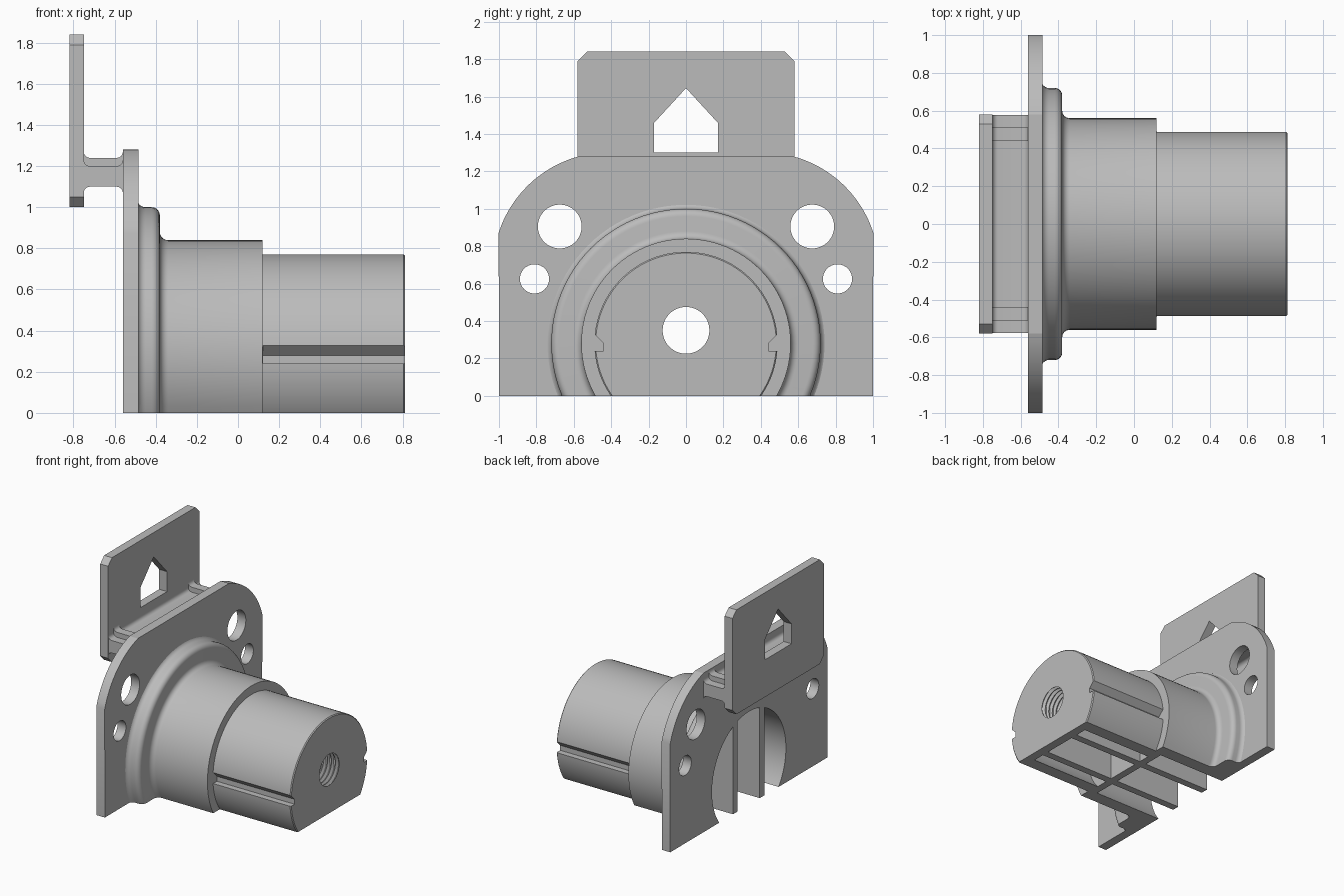
import bpy
import bmesh
from math import pi, sin, cos, radians
from mathutils import Vector

default = bpy.data.objects.get("Cube")
if default:
    bpy.data.objects.remove(default)

grey = bpy.data.materials.new("plain grey")
grey.use_nodes = True
grey.diffuse_color = (0.5, 0.5, 0.5, 1)
grey.node_tree.nodes["Principled BSDF"].inputs["Base Color"].default_value = (0.5, 0.5, 0.5, 1)

AXIS_Z = 0.28   # height of the barrel axis
HOLE_Z = 0.35   # height of the threaded hole


def finish(name, bm):
    bmesh.ops.remove_doubles(bm, verts=bm.verts, dist=1e-5)
    bmesh.ops.recalc_face_normals(bm, faces=bm.faces)
    mesh = bpy.data.meshes.new(name)
    bm.to_mesh(mesh)
    bm.free()
    mesh.materials.append(grey)
    ob = bpy.data.objects.new(name, mesh)
    bpy.context.collection.objects.link(ob)
    return ob


def prism(name, pts, axis, lo, hi):
    """Extrude a (y, z) outline along x, or an (x, z) outline along y."""
    bm = bmesh.new()
    place = (lambda a, b: (lo, a, b)) if axis == "x" else (lambda a, b: (a, lo, b))
    face = bm.faces.new([bm.verts.new(place(a, b)) for a, b in pts])
    new = bmesh.ops.extrude_face_region(bm, geom=[face])["geom"]
    step = Vector((hi - lo, 0, 0)) if axis == "x" else Vector((0, hi - lo, 0))
    bmesh.ops.translate(bm, vec=step, verts=[v for v in new if isinstance(v, bmesh.types.BMVert)])
    return finish(name, bm)


def lathe(name, profile, z, y=0, steps=96):
    """Turn an (x, radius) profile, closed on the axis, about the x direction."""
    bm = bmesh.new()
    verts = [bm.verts.new((x, y, z + r)) for x, r in profile]
    edges = [bm.edges.new(pair) for pair in zip(verts, verts[1:])]
    bmesh.ops.spin(bm, geom=verts + edges, cent=(0, y, z), axis=(1, 0, 0),
                   angle=2 * pi, steps=steps, use_merge=True)
    return finish(name, bm)


def rod(name, x0, x1, r, z, y=0, steps=64):
    return lathe(name, [(x0, 0), (x0, r), (x1, r), (x1, 0)], z, y, steps)


def arc(cx, cy, r, a0, a1, n=6):
    return [(cx + r * cos(radians(a0 + (a1 - a0) * i / n)),
             cy + r * sin(radians(a0 + (a1 - a0) * i / n))) for i in range(n + 1)]


def cut(ob, cutters):
    bpy.context.view_layer.objects.active = ob
    for c in cutters:
        c.hide_render = True
        mod = ob.modifiers.new("cut", "BOOLEAN")
        mod.operation = "DIFFERENCE"
        mod.solver = "EXACT"
        mod.object = c
        bpy.ops.object.modifier_apply(modifier=mod.name)


def smooth(ob):
    bpy.ops.object.select_all(action="DESELECT")
    ob.select_set(True)
    bpy.context.view_layer.objects.active = ob
    bpy.ops.object.shade_smooth_by_angle(angle=radians(30))


# Cutters: floor plane, threaded bore, side grooves
floor = prism("floor_cutter", [(-2, -2), (2, -2), (2, 0), (-2, 0)], "x", -2, 2)
thread = [(0.5, 0)]
for i in range(11):
    x = 0.5 + 0.035 * i
    thread += [(x, 0.125), (x + 0.012, 0.148), (x + 0.022, 0.148), (x + 0.03, 0.125)]
thread.append((thread[-1][0], 0))
bore = lathe("bore_cutter", thread, HOLE_Z, steps=48)
grooves = [prism("groove_cutter", [(s * a, b) for a, b in
                 [(0.52, 0.36), (0.44, 0.28), (0.44, 0.24), (0.52, 0.24)]], "x", 0.121, 0.95)
           for s in (-1, 1)]

# Stepped hollow barrel with rounded collar
profile = [(0.74, 0), (0.74, 0.41), (0.05, 0.41), (0.05, 0.47), (-0.51, 0.47), (-0.51, 0.76)]
profile += arc(-0.45, 0.76, 0.04, 180, 270)
profile += arc(-0.42, 0.68, 0.04, 90, 0)
profile += arc(-0.34, 0.60, 0.04, 180, 270)
profile += [(0.12, 0.56), (0.12, 0.49), (0.805, 0.49), (0.812, 0.483), (0.812, 0)]
barrel = lathe("barrel", profile, AXIS_Z)
cut(barrel, [floor, bore] + grooves)
smooth(barrel)

# Threaded boss behind the end cap
boss = rod("threaded_boss", 0.55, 0.76, 0.19, HOLE_Z)
cut(boss, [bore])
smooth(boss)

# Cross wall at the step
cross_wall = rod("cross_wall", 0.05, 0.11, 0.5, AXIS_Z)
wall_hole = rod("wall_hole_cutter", 0, 0.2, 0.135, HOLE_Z)
cut(cross_wall, [floor, wall_hole])
smooth(cross_wall)

# Long ribs under the barrel
for side, lo in (("left", 0.14), ("right", -0.2)):
    prism("long_rib_" + side, [(-0.558, 0), (0.77, 0), (0.77, 0.69), (0.08, 0.69),
                               (0.08, 0.76), (-0.558, 0.76)], "y", lo, lo + 0.06)

# Flange plate with rounded shoulders, barrel opening and screw holes
outline = [(1, 0)] + arc(0.41, 0.68, 0.622, 18, 74.5, 16) + [(0.58, 1.28)]
outline += [(-y, z) for y, z in reversed(outline)]
flange = prism("flange", outline, "x", -0.56, -0.485)
holes = [rod("opening_cutter", -0.7, -0.3, 0.47, AXIS_Z, steps=96)]
for s in (-1, 1):
    holes.append(rod("large_hole_cutter", -0.7, -0.3, 0.117, 0.905, s * 0.675))
    holes.append(rod("small_hole_cutter", -0.7, -0.3, 0.078, 0.625, s * 0.81))
cut(flange, holes)
smooth(flange)

# Upright tab with chamfered corners and a house-shaped window
tab = prism("upright_tab", [(0.53, 1), (0.58, 1.05), (0.58, 1.79), (0.53, 1.84),
                            (-0.53, 1.84), (-0.58, 1.79), (-0.58, 1.05), (-0.53, 1)],
            "x", -0.82, -0.75)
window = prism("window_cutter", [(-0.17, 1.3), (0.17, 1.3), (0.17, 1.46), (0, 1.645),
                                 (-0.17, 1.46)], "x", -0.9, -0.7)
cut(tab, [window])


# Filleted web joining tab and flange, with two raised ribs
def web(name, lo, hi, top):
    r, low = 0.03, 1.10
    pts = [(-0.76, low - r)] + arc(-0.72, low - r, r, 180, 90)
    pts += arc(-0.59, low - r, r, 90, 0) + [(-0.55, low - r), (-0.55, top + r)]
    pts += arc(-0.59, top + r, r, 0, -90) + arc(-0.72, top + r, r, 270, 180)
    smooth(prism(name, pts + [(-0.76, top + r)], "y", lo, hi))


web("connecting_web", -0.578, 0.578, 1.20)
web("web_rib_left", 0.44, 0.51, 1.24)
web("web_rib_right", -0.51, -0.44, 1.24)

# Remove the used cutters
for c in [floor, bore, wall_hole, window] + grooves + holes:
    bpy.data.objects.remove(c)
